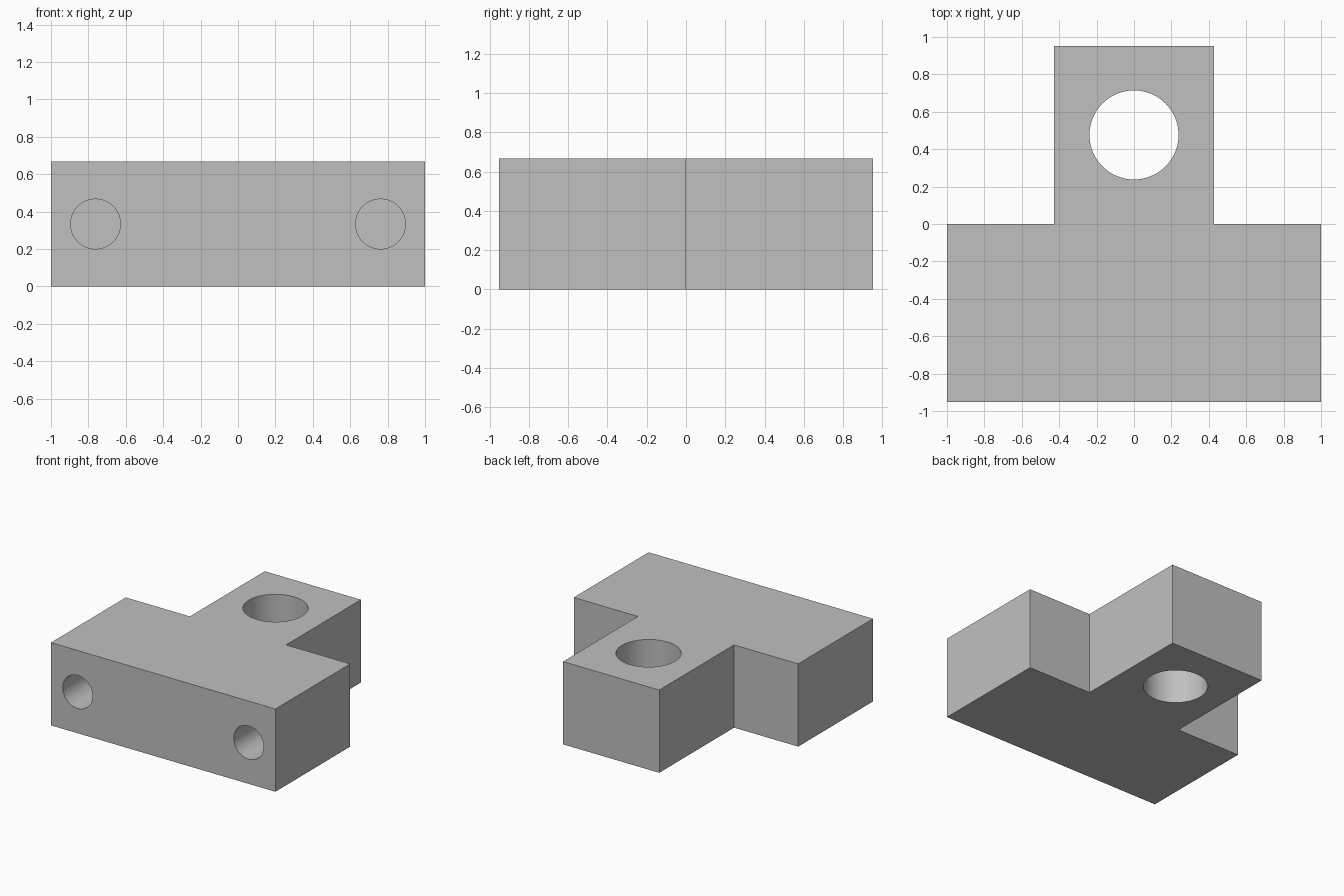
import bpy
import bmesh
from math import pi

if "Cube" in bpy.data.objects:
    bpy.data.objects.remove(bpy.data.objects["Cube"], do_unlink=True)

U = 1 / 21          # one design unit
HEIGHT = 14 * U

grey = bpy.data.materials.new("plain grey")
grey.use_nodes = True
colour = (0.53, 0.53, 0.53, 1)
grey.diffuse_color = colour
grey.node_tree.nodes["Principled BSDF"].inputs["Base Color"].default_value = colour

# T-shaped block, extruded from its plan outline
half = [(21, -20), (21, 0), (9, 0), (9, 20)]
outline = half + [(-x, y) for x, y in reversed(half)]
bm = bmesh.new()
base = bm.faces.new([bm.verts.new((x * U, y * U, 0)) for x, y in outline])
top = bmesh.ops.extrude_face_region(bm, geom=[base])
bmesh.ops.translate(bm, vec=(0, 0, HEIGHT),
                    verts=[v for v in top["geom"] if isinstance(v, bmesh.types.BMVert)])
bmesh.ops.recalc_face_normals(bm, faces=bm.faces)
mesh = bpy.data.meshes.new("mounting_block")
bm.to_mesh(mesh)
bm.free()
block = bpy.data.objects.new("mounting_block", mesh)
bpy.context.collection.objects.link(block)
mesh.materials.append(grey)


def drill(name, radius, depth, centre, tilt=0):
    """Cut a round hole with a cylinder centred at the given point."""
    bpy.ops.mesh.primitive_cylinder_add(vertices=64, radius=radius, depth=depth,
                                        location=centre, rotation=(tilt, 0, 0))
    cutter = bpy.context.object
    cutter.name = name
    cutter.data.materials.append(grey)
    mod = block.modifiers.new(name, "BOOLEAN")
    mod.operation = "DIFFERENCE"
    mod.solver = "EXACT"
    mod.object = cutter
    bpy.ops.object.select_all(action="DESELECT")
    block.select_set(True)
    bpy.context.view_layer.objects.active = block
    bpy.ops.object.modifier_apply(modifier=name)
    bpy.data.objects.remove(cutter, do_unlink=True)


# Through hole in the tongue, blind holes in the front face
drill("tongue_hole", 5 * U, HEIGHT * 2, (0, 10 * U, HEIGHT / 2))
for side, x in (("left", 16 * U), ("right", -16 * U)):
    drill(side + "_front_hole", 2.8 * U, 30 * U, (x, -20 * U, HEIGHT / 2), pi / 2)

bpy.ops.object.shade_smooth_by_angle()
